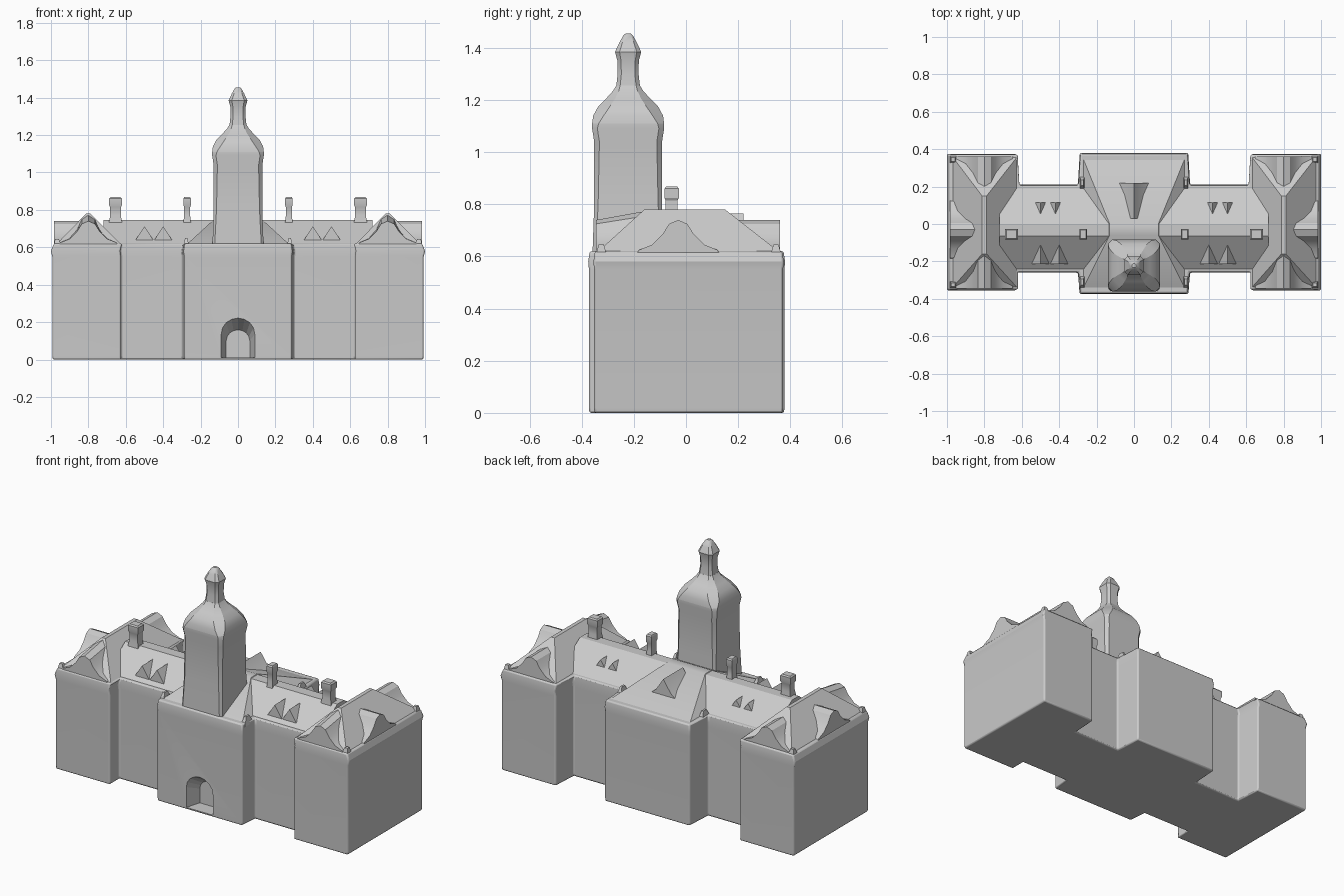
import bpy, bmesh, math

if "Cube" in bpy.data.objects:
    bpy.data.objects.remove(bpy.data.objects["Cube"])


def loft(name, rings):
    """Closed solid through point rings of equal length."""
    bm = bmesh.new()
    vs = [[bm.verts.new(p) for p in r] for r in rings]
    n = len(rings[0])
    for a, b in zip(vs, vs[1:]):
        for i in range(n):
            j = (i + 1) % n
            bm.faces.new((a[i], a[j], b[j], b[i]))
    bm.faces.new(vs[0][::-1])
    bm.faces.new(vs[-1])
    bmesh.ops.recalc_face_normals(bm, faces=bm.faces)
    me = bpy.data.meshes.new(name)
    bm.to_mesh(me)
    bm.free()
    ob = bpy.data.objects.new(name, me)
    bpy.context.collection.objects.link(ob)
    return ob


def rect(x0, x1, y0, y1, z):
    return [(x0, y0, z), (x1, y0, z), (x1, y1, z), (x0, y1, z)]


def hip(name, base, top):
    return loft(name, [rect(*base), rect(*top)])


def gable(name, start, end, half_profile, base, rise=0.0):
    """Mirrored (half width, z) profile swept from start to end (x, y)."""
    dx, dy = end[0] - start[0], end[1] - start[1]
    d = math.hypot(dx, dy)
    ux, uy = -dy / d, dx / d
    prof = half_profile + [(-u, z) for u, z in reversed(half_profile) if u > 0]
    peak = max(z for u, z in prof)

    def ring(p, r):
        return [(p[0] + u * ux, p[1] + u * uy,
                 z + r * (z - base) / (peak - base)) for u, z in prof]
    return loft(name, [ring(start, 0), ring(end, rise)])


def bevel(ob, w):
    m = ob.modifiers.new("bevel", 'BEVEL')
    m.width, m.segments = w, 2
    m.limit_method = 'ANGLE'
    m.angle_limit = math.radians(40)


# Walls: one mirrored footprint, slightly flared cornice
half = [(0.29, -0.375), (0.30, -0.26), (0.63, -0.26), (0.63, -0.355), (1.0, -0.355),
        (1.0, 0.375), (0.63, 0.375), (0.62, 0.21), (0.30, 0.21), (0.29, 0.38)]
foot = half + [(-x, y) for x, y in reversed(half)]
walls = loft("walls", [[(x * s, y * s, z) for x, y in foot] for s, z in
                       ((0.99, 0), (0.993, 0.02), (0.993, 0.55), (1.0, 0.58), (0.985, 0.62))])
bevel(walls, 0.008)

# Arched entrance recess
def arch(y, s):
    pts = [(-0.09 * s, y, 0.012), (0.09 * s, y, 0.012)]
    pts += [(0.09 * s * math.cos(t * math.pi / 8), y,
             0.012 + s * (0.125 + 0.085 * math.sin(t * math.pi / 8))) for t in range(9)]
    return pts


cutter = loft("entrance_cutter", [arch(-0.42, 1.15), arch(-0.28, 0.7)])
cutter.hide_render = True
cutter.hide_viewport = True
cutter.display_type = 'WIRE'
m = walls.modifiers.new("entrance", 'BOOLEAN')
m.operation, m.object, m.solver = 'DIFFERENCE', cutter, 'EXACT'

# Main roof and central cross roof
hip("main_roof", (-0.72, 0.72, -0.255, 0.205, 0.61), (-0.72, 0.72, -0.065, 0.0, 0.745))
hip("central_roof", (-0.28, 0.28, -0.36, 0.37, 0.61), (-0.13, 0.13, -0.06, 0.0, 0.748))
gable("rear_central_dormer", (0, 0.22), (0, 0.03), [(0.11, 0.64), (0.05, 0.69), (0, 0.765)], 0.64)

# Curved gable profile shared by the wing fronts, backs and ends
curve = [(0.16, 0.61), (0.15, 0.625), (0.10, 0.645), (0.06, 0.685), (0.035, 0.725), (0, 0.74)]

for s, side in ((-1, "left"), (1, "right")):
    x = s * 0.80
    # Wing roof with gables on three sides
    hip(side + "_wing_roof", (x - 0.175, x + 0.18, -0.345, 0.365, 0.612),
        (x - 0.012, x + 0.012, -0.16, 0.15, 0.78))
    gable(side + "_wing_front_gable", (x, -0.345), (x, -0.15), curve, 0.61, 0.035)
    gable(side + "_wing_back_gable", (x, 0.36), (x, 0.15), curve, 0.61)
    gable(side + "_wing_end_gable", (s * 0.985, -0.03), (s * 0.82, -0.03), curve, 0.61)

    # Corner lumps on the wings
    for y in (-0.325, 0.345):
        hip(side + "_corner_block", (s * 0.965 - 0.02, s * 0.965 + 0.02, y - 0.02, y + 0.02, 0.61),
            (s * 0.968 - 0.01, s * 0.968 + 0.01, y - 0.01, y + 0.01, 0.645))

    # Roof dormers, front pair and smaller rear pair
    for dx in (0.40, 0.50):
        gable(side + "_front_dormer", (s * dx, -0.215), (s * dx, -0.10),
              [(0.05, 0.635), (0, 0.712)], 0.635)
    for dx in (0.42, 0.50):
        gable(side + "_rear_dormer", (s * dx, 0.115), (s * dx, 0.04),
              [(0.03, 0.665), (0, 0.71)], 0.665)

    # Chimneys with a wider cap
    for cx, w in ((0.655, 0.03), (0.272, 0.017)):
        def sq(k, z, c=s * cx, w=w):
            return rect(c - w * k, c + w * k, -0.055 - 0.024 * k, -0.055 + 0.024 * k, z)
        loft(side + "_chimney", [sq(1.3, 0.71), sq(0.95, 0.77), sq(0.95, 0.815),
                                 sq(1.15, 0.825), sq(1.15, 0.86), sq(0.9, 0.868)])

    # Small pinnacles at the central block's corners
    for y in (-0.31, 0.22):
        hip(side + "_pinnacle", (s * 0.277 - 0.017, s * 0.277 + 0.017, y - 0.04, y + 0.04, 0.60),
            (s * 0.277 - 0.006, s * 0.277 + 0.006, y - 0.015, y + 0.015, 0.65))


# Tower: chamfered square sections from shaft to lantern tip
def section(h, c, z):
    k = h - c
    return [(px, -0.222 + py, z) for px, py in
            ((k, -h), (h, -k), (h, k), (k, h), (-k, h), (-h, k), (-h, -k), (-k, -h))]


loft("tower_shaft", [section(0.137, 0.012, 0.60), section(0.130, 0.015, 0.80),
                     section(0.130, 0.02, 1.04), section(0.138, 0.02, 1.09),
                     section(0.138, 0.025, 1.11)])
loft("tower_bell_roof", [section(0.138, 0.025, 1.11), section(0.134, 0.04, 1.14),
                         section(0.115, 0.045, 1.175), section(0.085, 0.035, 1.205),
                         section(0.058, 0.022, 1.235), section(0.046, 0.015, 1.255)])
loft("tower_lantern", [section(0.046, 0.015, 1.25), section(0.040, 0.014, 1.30),
                       section(0.041, 0.014, 1.35), section(0.050, 0.017, 1.385),
                       section(0.034, 0.012, 1.42), section(0.018, 0.007, 1.448),
                       section(0.010, 0.004, 1.455)])

# Smooth gentle curves, keep hard edges
bpy.ops.object.select_all(action='DESELECT')
for ob in bpy.context.collection.objects:
    if ob is not cutter and ob != cutter:
        ob.select_set(True)
bpy.context.view_layer.objects.active = walls
bpy.ops.object.shade_smooth_by_angle(angle=math.radians(30))
